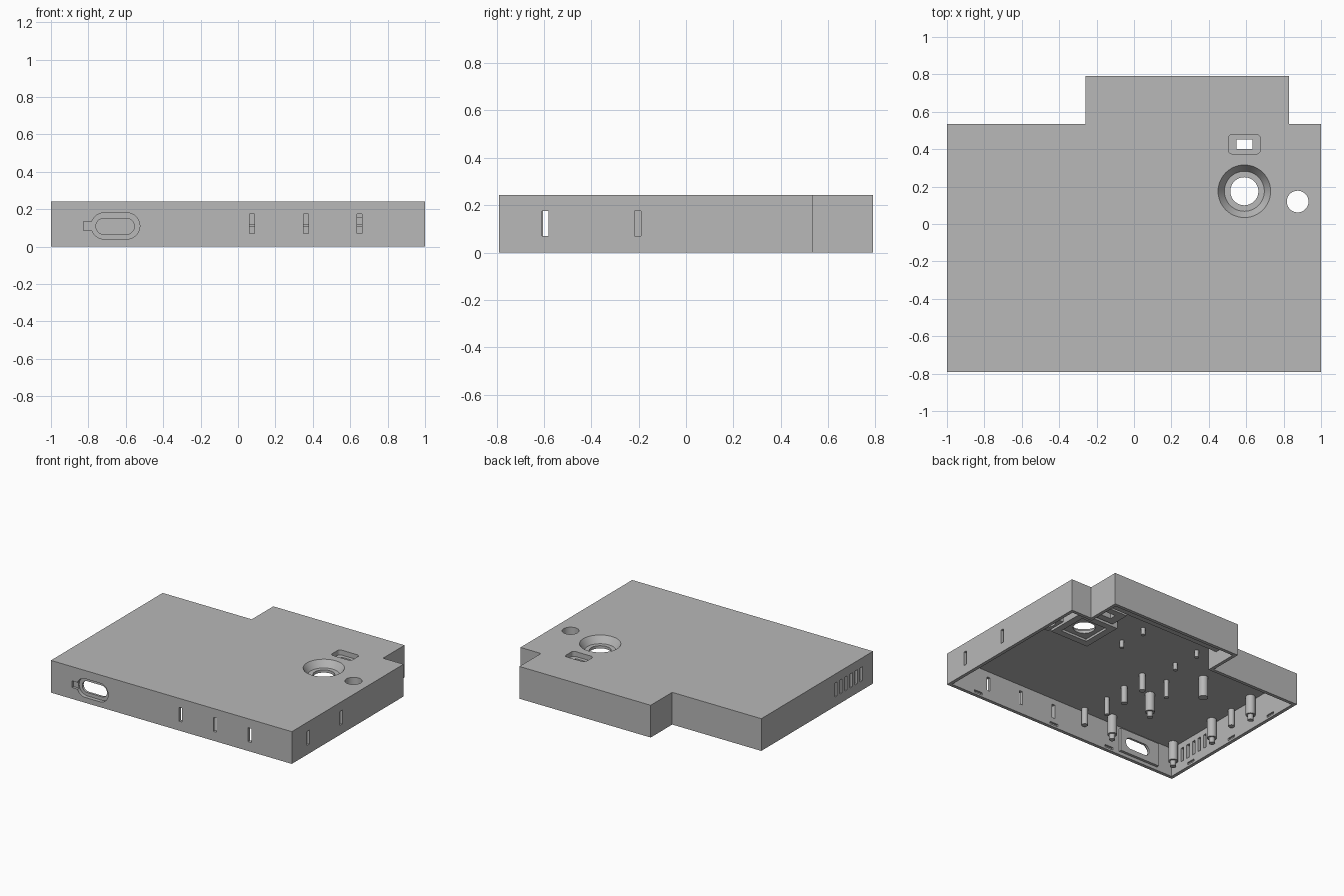
import bpy, bmesh
from math import sin, cos, pi

if "Cube" in bpy.data.objects:
    bpy.data.objects.remove(bpy.data.objects["Cube"])

H, WALL, CEIL = 0.242, 0.025, 0.218

grey = bpy.data.materials.new("light grey plastic")
grey.use_nodes = True
colour = (0.48, 0.48, 0.48, 1)
grey.diffuse_color = colour
grey.node_tree.nodes["Principled BSDF"].inputs["Base Color"].default_value = colour


def finish(name, bm):
    bmesh.ops.recalc_face_normals(bm, faces=bm.faces)
    mesh = bpy.data.meshes.new(name)
    bm.to_mesh(mesh)
    bm.free()
    mesh.materials.append(grey)
    obj = bpy.data.objects.new(name, mesh)
    bpy.context.collection.objects.link(obj)
    return obj


def prism(name, outline, lo, hi, axis="z"):
    """Extrude a 2D outline between lo and hi along an axis."""
    place = {"z": lambda u, v, w: (u, v, w), "y": lambda u, v, w: (u, w, v)}[axis]
    bm = bmesh.new()
    face = bm.faces.new([bm.verts.new(place(u, v, lo)) for u, v in outline])
    new = bmesh.ops.extrude_face_region(bm, geom=[face])["geom"]
    for v in new:
        if isinstance(v, bmesh.types.BMVert):
            v.co = place(v.co.x, v.co.y if axis == "z" else v.co.z, hi)
    return finish(name, bm)


def box(name, x0, x1, y0, y1, z0, z1):
    return prism(name, [(x0, y0), (x1, y0), (x1, y1), (x0, y1)], z0, z1)


def rounded(cx, cy, w, h, r, n=12):
    """Rounded rectangle outline."""
    pts = []
    for q, (sx, sy) in enumerate([(1, 1), (-1, 1), (-1, -1), (1, -1)]):
        for i in range(n + 1):
            a = (q + i / n) * pi / 2
            pts.append((cx + sx * (w / 2 - r) + r * cos(a), cy + sy * (h / 2 - r) + r * sin(a)))
    return pts


def cone(name, x, y, r_low, r_high, z0, z1, seg=48):
    bm = bmesh.new()
    bmesh.ops.create_cone(bm, cap_ends=True, segments=seg, radius1=r_low, radius2=r_high, depth=z1 - z0)
    bmesh.ops.translate(bm, verts=bm.verts, vec=(x, y, (z0 + z1) / 2))
    return finish(name, bm)


def combine(target, tool, operation="DIFFERENCE"):
    """Apply a boolean and remove the tool object."""
    mod = target.modifiers.new("boolean", "BOOLEAN")
    mod.operation, mod.solver, mod.object = operation, "EXACT", tool
    bpy.context.view_layer.objects.active = target
    bpy.ops.object.modifier_apply(modifier=mod.name)
    bpy.data.objects.remove(tool)


def tee(t):
    """Stepped case outline, inset by t."""
    f, b, s = -0.79 + t, 0.79 - t, 0.535 - t
    l, r = -0.26 + t, 0.83 - t
    return [(-1 + t, f), (1 - t, f), (1 - t, s), (r, s), (r, b), (l, b), (l, s), (-1 + t, s)]


# Hollow case, open underneath
case = prism("case_shell", tee(0), 0, H)
combine(case, prism("hollow", tee(WALL), -0.1, CEIL))

# Bosses behind the controls and the port
JX, JY = 0.59, 0.175
BX, BY = 0.875, 0.12
SX, SY = 0.59, 0.427
for part in [
    box("stick_boss", JX - 0.16, JX + 0.16, JY - 0.16, JY + 0.16, 0.155, 0.23),
    box("button_boss", BX - 0.08, BX + 0.08, BY - 0.08, BY + 0.08, 0.13, 0.23),
    box("switch_boss", SX - 0.105, SX + 0.105, SY - 0.075, SY + 0.075, 0.16, 0.23),
    box("port_plate", -0.845, -0.51, -0.775, -0.745, 0.025, 0.2),
]:
    combine(case, part, "UNION")

# Control openings in the top
for cutter in [
    cone("stick_cone", JX, JY, 0.107, 0.142, 0.192, H + 0.002),
    cone("stick_hole", JX, JY, 0.075, 0.075, 0.1, 0.3),
    box("stick_pocket", JX - 0.11, JX + 0.11, JY - 0.11, JY + 0.11, 0.1, 0.172),
    cone("button_hole", BX, BY, 0.058, 0.058, 0.1, 0.3),
    prism("switch_recess", rounded(SX, SY, 0.17, 0.105, 0.022), 0.205, 0.3),
    box("switch_hole", SX - 0.043, SX + 0.043, SY - 0.025, SY + 0.025, 0.1, 0.3),
]:
    combine(case, cutter)

# Port opening with its recess and side notch
combine(case, prism("port_recess", rounded(-0.655, 0.11, 0.26, 0.14, 0.0695), -0.85, -0.762, "y"))
combine(case, prism("port_hole", rounded(-0.657, 0.108, 0.205, 0.085, 0.042), -0.85, -0.7, "y"))
combine(case, box("port_notch", -0.825, -0.75, -0.85, -0.77, 0.085, 0.135))

# Vent slits: front, left side and the row on the right side
LOW, HIGH, HALF = 0.07, 0.175, 0.0135
for x in (0.075, 0.363, 0.65):
    combine(case, box("slit", x - HALF, x + HALF, -0.85, -0.74, LOW, HIGH))
for y in (-0.595, -0.203):
    combine(case, box("slit", 0.95, 1.05, y - HALF, y + HALF, LOW, HIGH))
for i in range(6):
    y = -0.35 - 0.06 * i
    combine(case, box("slit", -1.05, -0.95, y - HALF, y + HALF, LOW, HIGH))

# Snap pockets inside the walls near the rim
for x in (0.74, 0.07, -0.42):
    combine(case, box("snap", x - 0.035, x + 0.035, -0.78, -0.755, 0.015, 0.033))
for y in (-0.56, -0.13, 0.28):
    combine(case, box("snap", -0.988, -0.96, y - 0.035, y + 0.035, 0.015, 0.033))

parts = [case]

# Rail across the rear extension
parts.append(box("rear_rail", -0.24, 0.81, 0.59, 0.65, 0.105, 0.12))


def post(name, x, y, r, bottom, peg=0):
    parts.append(cone(name, x, y, r, r, bottom, CEIL + 0.005, 24))
    if peg:
        parts.append(cone(name + "_peg", x, y, r * 0.62, r * 0.62, bottom - peg, bottom + 0.005, 24))


# Board standoffs with pegs
for x, y in [(-0.935, 0.12), (-0.935, -0.29), (-0.935, -0.7), (-0.385, -0.29), (-0.385, -0.69)]:
    post("board_standoff", x, y, 0.033, 0.075, 0.04)
post("plain_standoff", -0.52, 0.115, 0.033, 0.06)
# Support posts
for x, y in [(-0.175, -0.12), (-0.19, -0.33), (-0.175, -0.73), (-0.95, -0.1)]:
    post("support_post", x, y, 0.022, 0.09)
for x, y in [(-0.355, -0.08), (-0.195, -0.52)]:
    post("thin_post", x, y, 0.017, 0.085)
# Short display posts
for x in (-0.25, 0.225):
    for y in (0.14, 0.365):
        post("display_post", x, y, 0.015, 0.165)

bpy.ops.object.select_all(action="DESELECT")
for obj in parts:
    obj.select_set(True)
bpy.context.view_layer.objects.active = case
bpy.ops.object.shade_smooth_by_angle()
